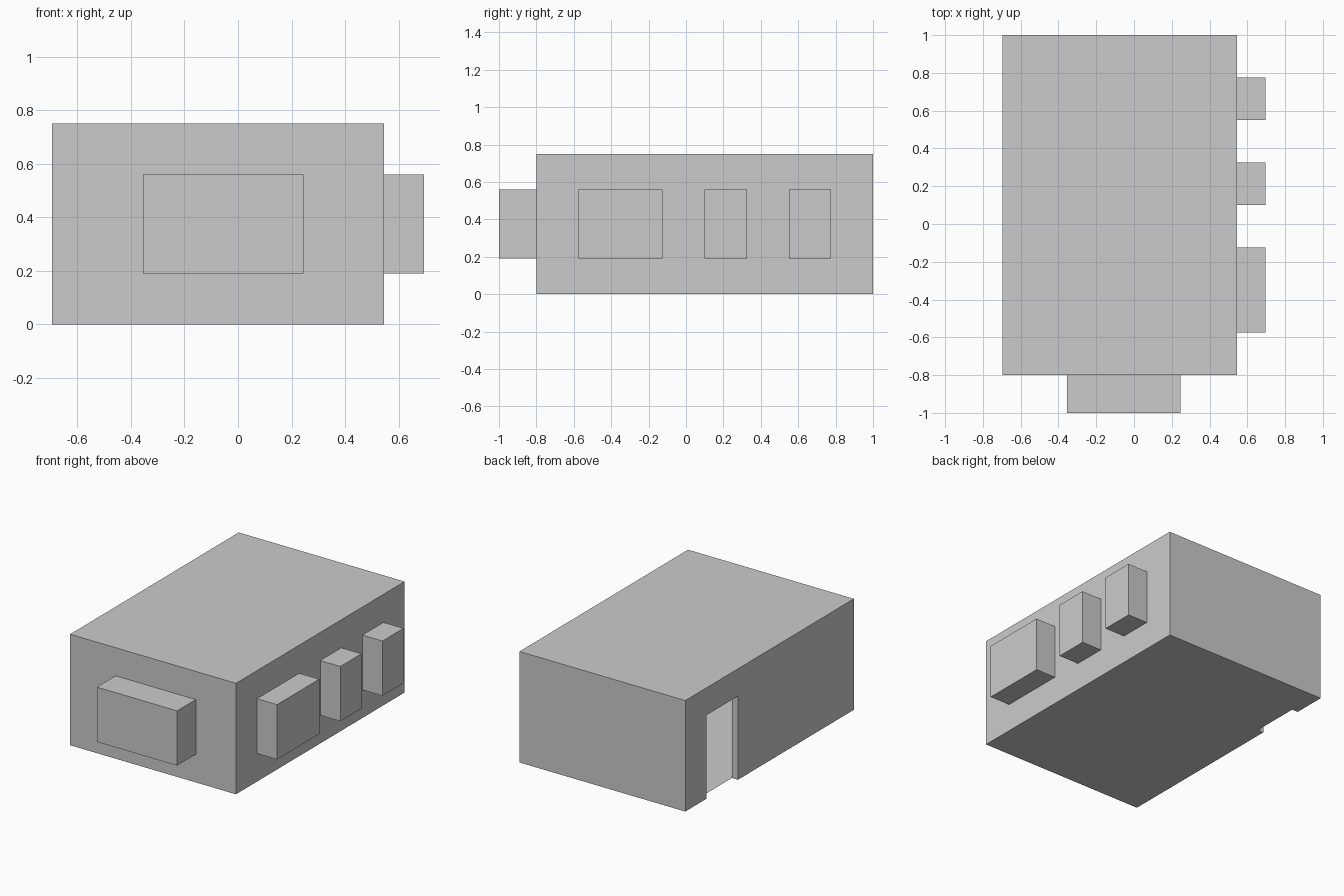
import bpy
import bmesh

if "Cube" in bpy.data.objects:
    bpy.data.objects.remove(bpy.data.objects["Cube"])

X0, XW, X1 = -0.695, -0.65, 0.545   # door wall outside, inside, window wall
Y0, Y1, H = -0.8, 1.0, 0.75
Z0, Z1 = 0.19, 0.56                 # window bay bottom and top


def add_object(name, bm):
    bmesh.ops.recalc_face_normals(bm, faces=bm.faces)
    mesh = bpy.data.meshes.new(name)
    bm.to_mesh(mesh)
    bm.free()
    obj = bpy.data.objects.new(name, mesh)
    bpy.context.collection.objects.link(obj)
    return obj


def box(name, lo, hi):
    bm = bmesh.new()
    bmesh.ops.create_cube(bm, size=1)
    for v in bm.verts:
        v.co = [(a + b) / 2 + c * (b - a) for a, b, c in zip(lo, hi, v.co)]
    return add_object(name, bm)


# Room volume joined with the projecting window bays
room = box("room_shell", (XW, Y0, 0), (X1, Y1, H))
bays = [box("front_bay", (-0.355, -1.0, Z0), (0.245, Y0 + 0.1, Z1))]
for a, b in ((-0.575, -0.125), (0.1, 0.325), (0.55, 0.775)):
    bays.append(box("side_bay", (X1 - 0.1, a, Z0), (0.695, b, Z1)))
for bay in bays:
    mod = room.modifiers.new("join_bay", 'BOOLEAN')
    mod.operation = 'UNION'
    mod.solver = 'EXACT'
    mod.object = bay
bpy.context.view_layer.update()
graph = bpy.context.evaluated_depsgraph_get()
room_mesh = bpy.data.meshes.new_from_object(room.evaluated_get(graph))
room.modifiers.clear()
room.data = room_mesh
for bay in bays:
    bpy.data.objects.remove(bay)

# Open the shell where the thick door wall closes it
bm = bmesh.new()
bm.from_mesh(room_mesh)
left = [f for f in bm.faces if all(abs(v.co.x - XW) < 1e-4 for v in f.verts)]
bmesh.ops.delete(bm, geom=left, context='FACES')
bm.to_mesh(room_mesh)
bm.free()

# Thick left wall with a doorway down to the floor
profile = [(Y0, 0), (0.438, 0), (0.438, 0.565), (0.775, 0.565),
           (0.775, 0), (Y1, 0), (Y1, H), (Y0, H)]
bm = bmesh.new()
face = bm.faces.new([bm.verts.new((X0, y, z)) for y, z in profile])
ext = bmesh.ops.extrude_face_region(bm, geom=[face], use_keep_orig=True)
for v in ext["geom"]:
    if isinstance(v, bmesh.types.BMVert):
        v.co.x = XW
add_object("door_wall", bm)
